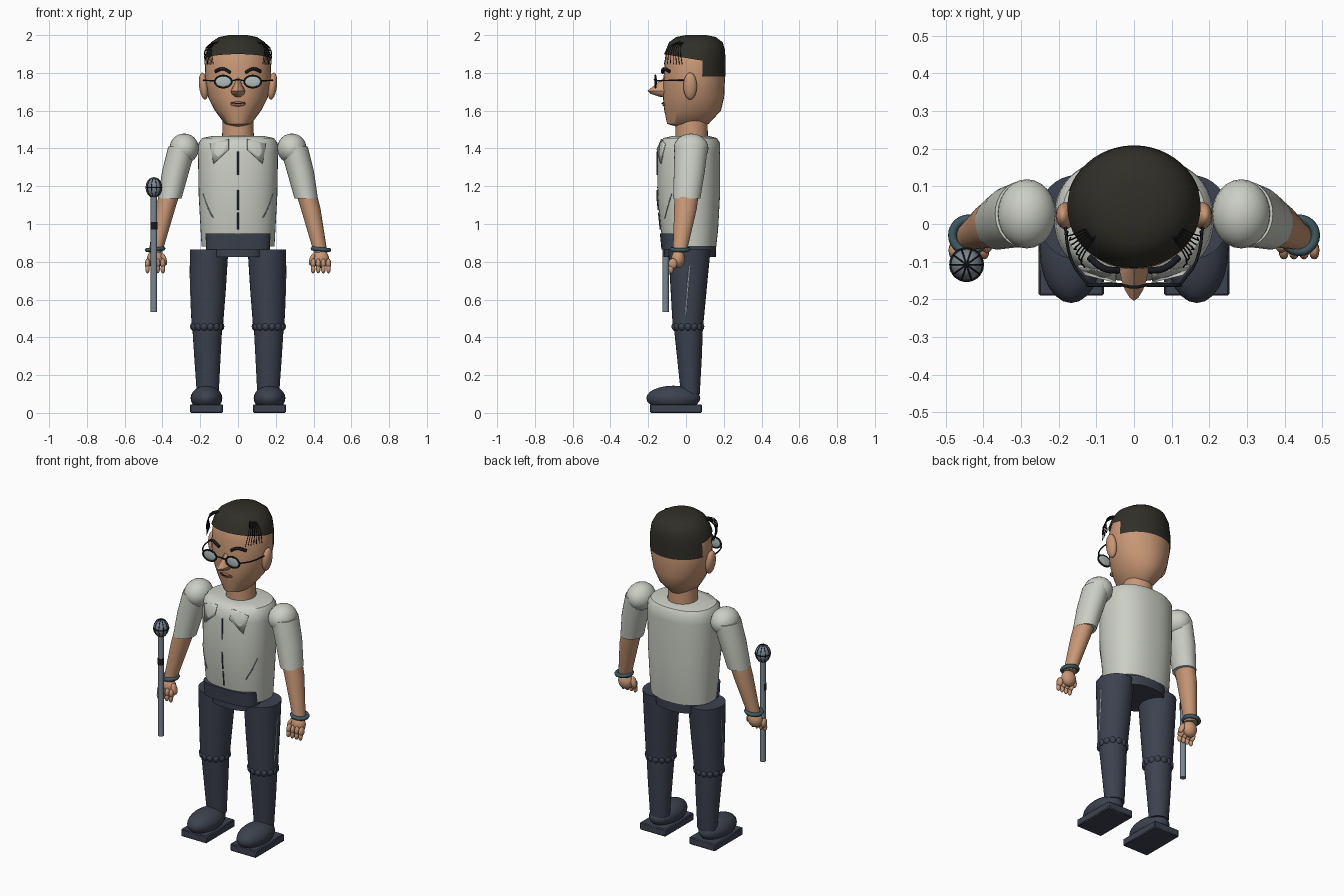
import bpy, bmesh, math
from mathutils import Vector, Matrix

cube = bpy.data.objects.get("Cube")
if cube:
    bpy.data.objects.remove(cube, do_unlink=True)


def material(name, r, g, b):
    m = bpy.data.materials.new(name)
    m.use_nodes = True
    m.diffuse_color = (r, g, b, 1)
    bsdf = next(n for n in m.node_tree.nodes if n.type == 'BSDF_PRINCIPLED')
    bsdf.inputs["Base Color"].default_value = (r, g, b, 1)
    bsdf.inputs["Roughness"].default_value = 0.7
    return m


SKIN = material("skin", .58, .31, .18)
SHIRT = material("shirt_cloth", .60, .62, .56)
NAVY = material("navy_cloth", .046, .054, .078)
HAIR = material("dark_hair", .03, .028, .021)
BLACK = material("black_wire", .01, .011, .014)
TEAL = material("teal_band", .05, .10, .12)
STEEL = material("steel", .20, .24, .29)
LENS = material("lens_glass", .45, .50, .50)
LIP = material("lips", .38, .16, .10)


def finish(bm, name, mat, angle=40):
    bmesh.ops.recalc_face_normals(bm, faces=bm.faces)
    mesh = bpy.data.meshes.new(name)
    bm.to_mesh(mesh)
    bm.free()
    ob = bpy.data.objects.new(name, mesh)
    bpy.context.collection.objects.link(ob)
    mesh.materials.append(mat)
    bpy.ops.object.select_all(action='DESELECT')
    ob.select_set(True)
    bpy.context.view_layer.objects.active = ob
    bpy.ops.object.shade_smooth_by_angle(angle=math.radians(angle))
    return ob


def loft_mesh(rings, n=32, p=2.0):
    """Stacked superellipse rings: (z, centre x, centre y, radius x, radius y)."""
    bm = bmesh.new()
    power = lambda v: math.copysign(abs(v) ** (2 / p), v)
    rows = []
    for z, cx, cy, rx, ry in rings:
        angles = [2 * math.pi * i / n for i in range(n)]
        rows.append([bm.verts.new((cx + rx * power(math.cos(a)), cy + ry * power(math.sin(a)), z))
                     for a in angles])
    for a, b in zip(rows, rows[1:]):
        for i in range(n):
            j = (i + 1) % n
            bm.faces.new((a[i], a[j], b[j], b[i]))
    bm.faces.new(rows[0])
    bm.faces.new(rows[-1])
    return bm


def loft(name, mat, rings, n=32, p=2.0):
    return finish(loft_mesh(rings, n, p), name, mat)


def ball(name, mat, centre, radii, seg=24, tilt=0):
    bm = bmesh.new()
    bmesh.ops.create_uvsphere(bm, u_segments=seg, v_segments=seg // 2, radius=1)
    bm.transform(Matrix.Translation(centre) @ Matrix.Rotation(tilt, 4, 'Y') @ Matrix.Diagonal((*radii, 1)))
    return finish(bm, name, mat, 80)


def box(name, mat, centre, size):
    bm = bmesh.new()
    bmesh.ops.create_cube(bm, size=1)
    bm.transform(Matrix.Translation(centre) @ Matrix.Diagonal((*size, 1)))
    bmesh.ops.bevel(bm, geom=bm.edges[:], offset=.005, segments=1, affect='EDGES')
    return finish(bm, name, mat)


def tube(name, mat, points, radius, closed=False):
    curve = bpy.data.curves.new(name, 'CURVE')
    curve.dimensions = '3D'
    curve.bevel_depth = radius
    curve.bevel_resolution = 1
    curve.resolution_u = 4
    curve.use_fill_caps = True
    spline = curve.splines.new('BEZIER')
    spline.bezier_points.add(len(points) - 1)
    for bp, co in zip(spline.bezier_points, points):
        bp.co = co
        bp.handle_left_type = bp.handle_right_type = 'AUTO'
    spline.use_cyclic_u = closed
    ob = bpy.data.objects.new(name, curve)
    bpy.context.collection.objects.link(ob)
    curve.materials.append(mat)
    bpy.ops.object.select_all(action='DESELECT')
    ob.select_set(True)
    bpy.context.view_layer.objects.active = ob
    bpy.ops.object.convert(target='MESH')


def circle(centre, u, v, n=12):
    c, u, v = Vector(centre), Vector(u), Vector(v)
    return [c + u * math.cos(2 * math.pi * i / n) + v * math.sin(2 * math.pi * i / n) for i in range(n)]


# Head, nose and neck
loft("head", SKIN, [(1.515, 0, .01, .03, .06), (1.53, 0, .01, .07, .11), (1.60, 0, .035, .122, .15),
                    (1.67, 0, .04, .158, .162), (1.76, 0, .043, .177, .163), (1.85, 0, .045, .174, .158),
                    (1.91, 0, .047, .158, .148), (1.97, 0, .05, .11, .11)])
loft("nose", SKIN, [(1.775, 0, -.105, .01, .012), (1.74, 0, -.115, .02, .045), (1.705, 0, -.12, .038, .084),
                    (1.69, 0, -.12, .034, .068), (1.672, 0, -.115, .015, .02)], 16, 1.6)
loft("neck", SKIN, [(1.44, 0, .03, .085, .086), (1.57, 0, .03, .08, .084)])

# Hair cap, low at the back and raised over the face
bm = loft_mesh([(1.78, 0, .043, .18, .165), (1.865, 0, .046, .177, .163), (1.92, 0, .05, .166, .157),
                (1.962, 0, .052, .142, .142), (1.99, 0, .053, .10, .105), (2.0, 0, .053, .05, .055)], 48)
EDGE = .085
low = [f for f in bm.faces if f.calc_center_median().y < EDGE and f.calc_center_median().z < 1.86]
base = [f for f in bm.faces if len(f.verts) > 4 and f.calc_center_median().z < 1.8]
bmesh.ops.delete(bm, geom=list(set(low + base)), context='FACES')
for v in bm.verts:
    if abs(v.co.z - 1.865) < .001 and v.co.y < EDGE:
        v.co.z += .17 * (EDGE - v.co.y)
finish(bm, "hair", HAIR)

# Mouth
ball("lips", LIP, (0, -.113, 1.636), (.04, .012, .014))
tube("mouth_line", BLACK, [(-.036, -.119, 1.642), (0, -.128, 1.638), (.036, -.119, 1.642)], .003)

for s, side in ((1, "left"), (-1, "right")):
    # Ears, brows, spectacles and loose strands
    ball(side + "_ear", SKIN, (s * .182, .022, 1.73), (.024, .036, .072), tilt=s * .12)
    tube(side + "_brow", BLACK, [(s * .04, -.124, 1.802), (s * .08, -.118, 1.822), (s * .12, -.088, 1.808)], .009)
    ball(side + "_lens", LENS, (s * .078, -.16, 1.754), (.043, .006, .03))
    tube(side + "_lens_rim", BLACK, circle((s * .078, -.162, 1.754), (.045, 0, 0), (0, 0, .032)), .005, True)
    tube(side + "_temple", BLACK, [(s * .123, -.16, 1.758), (s * .165, -.10, 1.76), (s * .185, .01, 1.762)], .004)
    for i in range(7):
        t = i / 6
        tube(side + "_hair_strand", BLACK, [(s * .10, -.03 * t, 1.968),
                                            (s * (.168 - .03 * t), -.03 - .06 * t, 1.935),
                                            (s * (.176 - .045 * t), -.02 - .095 * t, 1.845)], .002)
tube("spectacle_bridge", BLACK, [(-.033, -.162, 1.758), (0, -.168, 1.764), (.033, -.162, 1.758)], .004)

# Shirt body
BODY = [(.88, 0, .022, .193, .138), (.97, 0, .018, .198, .152), (1.15, 0, .014, .208, .166),
        (1.38, 0, .015, .212, .166), (1.43, 0, .02, .208, .16), (1.455, 0, .022, .19, .142), (1.465, 0, .025, .14, .10)]
P = 2.3
loft("shirt_body", SHIRT, BODY, 48, P)


def shirt_front(x, z, lift=.002):
    """Point on the front of the shirt, lifted a little off the cloth."""
    for a, b in zip(BODY, BODY[1:]):
        if a[0] <= z <= b[0]:
            t = (z - a[0]) / (b[0] - a[0])
            cy, rx, ry = (a[k] + t * (b[k] - a[k]) for k in (2, 3, 4))
            return Vector((x, cy - ry * (1 - abs(x / rx) ** P) ** (1 / P) - lift, z))


# Placket, pleats and collar
for lo, hi in ((.97, 1.06), (1.075, 1.18), (1.26, 1.385)):
    tube("placket", NAVY, [shirt_front(0, lo), shirt_front(0, (lo + hi) / 2), shirt_front(0, hi)], .004)
for s, side in ((1, "left"), (-1, "right")):
    tube(side + "_pleat", STEEL, [shirt_front(s * x, z, 0) for x, z in ((.185, 1.16), (.16, 1.09), (.13, 1.03))], .003)
    bm = bmesh.new()
    corners = ((.05, 1.45), (.15, 1.425), (.13, 1.32), (.05, 1.395))
    bm.faces.new([bm.verts.new(shirt_front(s * x, z, .011)) for x, z in corners])
    flap = finish(bm, side + "_collar_flap", SHIRT)
    flap.modifiers.new("thickness", 'SOLIDIFY').thickness = .006

# Hips and belt
loft("hips", NAVY, [(.825, 0, .02, .146, .138), (.89, 0, .02, .15, .14)], 32, 2.6)
loft("belt", NAVY, [(.865, 0, -.05, .17, .08), (.95, 0, -.05, .172, .088)], 40, 3.2)

for s, side in ((1, "left"), (-1, "right")):
    # Leg with a gathered knee and a side seam
    loft(side + "_thigh", NAVY, [(.866, s * .153, .018, .102, .112), (.66, s * .158, .014, .094, .096),
                                 (.45, s * .163, .01, .083, .08)])
    loft(side + "_shin", NAVY, [(.47, s * .163, .012, .08, .078), (.3, s * .162, .018, .07, .066),
                                (.10, s * .16, .023, .058, .05)])
    for k in circle((s * .163, .01, .457), (.071, 0, 0), (0, .069, 0), 14):
        ball(side + "_knee_gather", NAVY, k, (.02, .02, .023), 12)
    tube(side + "_seam", LENS, [(s * .252, .02, .78), (s * .249, .008, .65), (s * .244, -.002, .52)], .005)
    # Shoe
    ball(side + "_shoe", NAVY, (s * .167, -.067, .078), (.084, .143, .066))
    box(side + "_sole", NAVY, (s * .167, -.053, .023), (.174, .275, .045))
    # Sleeve and forearm
    ball(side + "_shoulder", SHIRT, (s * .285, .027, 1.4), (.078, .092, .079))
    loft(side + "_sleeve", SHIRT, [(1.41, s * .295, .027, .074, .088), (1.28, s * .33, .018, .072, .082),
                                   (1.135, s * .361, .004, .062, .072)])
    loft(side + "_forearm", SKIN, [(1.17, s * .36, .004, .055, .064), (1.08, s * .385, -.003, .052, .06),
                                   (.85, s * .437, -.033, .036, .036)])
    # Bracelet and hand
    tube(side + "_bracelet", TEAL, circle((s * .439, -.03, .866), (.043, 0, -.004 * s), (0, .043, 0)), .012, True)
    ball(side + "_palm", SKIN, (s * .438, -.042, .815), (.044, .036, .048))
    for i in range(4):
        x = s * (.398 + .027 * i)
        ball(side + "_finger", SKIN, (x, -.07, .79), (.014, .024, .028), 12)
        ball(side + "_fingertip", SKIN, (x, -.08, .762), (.012, .014, .024), 12)
    ball(side + "_thumb", SKIN, (s * .392, -.055, .812), (.014, .022, .034), 12, s * .3)

# Microphone
MX, MY, MZ = -.445, -.108, 1.193
loft("microphone_handle", STEEL, [(.535, MX, MY, .017, .017), (1.16, MX, MY, .017, .017)], 20)
loft("microphone_switch", BLACK, [(.97, MX, MY - .002, .018, .018), (1.01, MX, MY - .002, .018, .018)], 20)
ball("microphone_head", STEEL, (MX, MY, MZ), (.042, .042, .053))
for i in range(5):
    a = math.pi * i / 5
    ring = circle((MX, MY, MZ), (.042 * math.cos(a), .042 * math.sin(a), 0), (0, 0, .053))
    tube("microphone_wire", BLACK, ring, .002, True)
tube("microphone_ring", BLACK, circle((MX, MY, MZ), (.043, 0, 0), (0, .043, 0)), .003, True)
